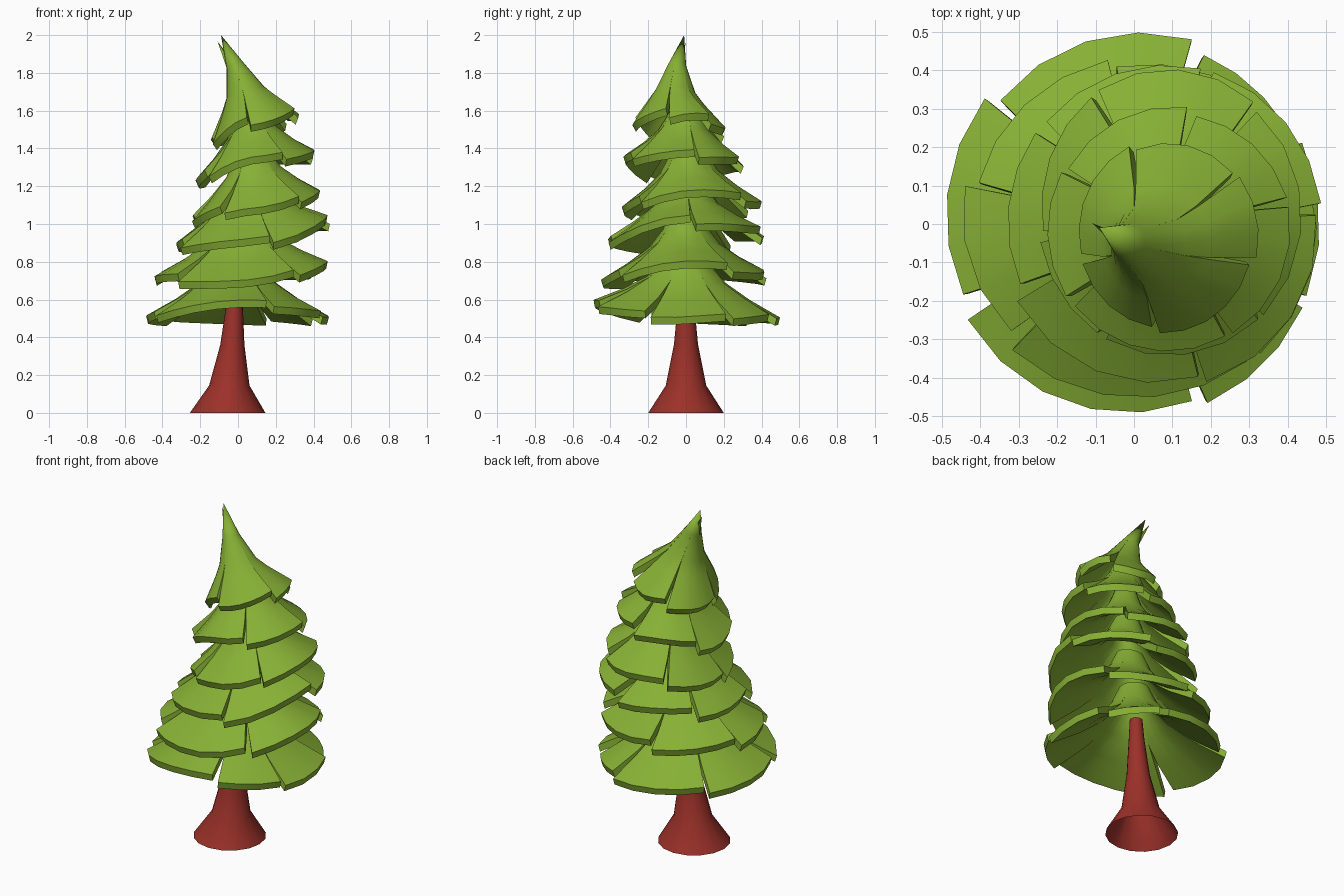
import bpy, bmesh, math, random
from mathutils import Vector

if "Cube" in bpy.data.objects:
    bpy.data.objects.remove(bpy.data.objects["Cube"])

random.seed(4)


def material(name, rgb):
    m = bpy.data.materials.new(name)
    m.diffuse_color = (*rgb, 1)
    m.use_nodes = True
    m.node_tree.nodes["Principled BSDF"].inputs["Base Color"].default_value = m.diffuse_color
    return m


GREEN = material("leaf green", (0.245, 0.44, 0.036))
RED = material("bark red", (0.33, 0.03, 0.022))


def make_object(name, bm, mat, angle=30):
    mesh = bpy.data.meshes.new(name)
    bm.to_mesh(mesh)
    bm.free()
    obj = bpy.data.objects.new(name, mesh)
    bpy.context.collection.objects.link(obj)
    mesh.materials.append(mat)
    bpy.ops.object.select_all(action='DESELECT')
    bpy.context.view_layer.objects.active = obj
    obj.select_set(True)
    bpy.ops.object.shade_smooth_by_angle(angle=math.radians(angle))
    return obj


# Trunk: flared open tube (centre x, radius, height)
bm = bmesh.new()
SIDES = 16
rings = []
for cx, r, z in [(-0.055, 0.2, 0), (-0.046, 0.107, 0.145), (-0.03, 0.064, 0.36),
                 (-0.018, 0.043, 0.58), (-0.015, 0.035, 0.7)]:
    rings.append([bm.verts.new((cx + r * math.cos(2 * math.pi * i / SIDES),
                                r * math.sin(2 * math.pi * i / SIDES), z))
                  for i in range(SIDES)])
for a, b in zip(rings, rings[1:]):
    for i in range(SIDES):
        j = (i + 1) % SIDES
        bm.faces.new((a[i], a[j], b[j], b[i]))
bm.faces.new(rings[-1])
make_object("trunk", bm, RED, angle=40)


# Foliage skirt: tilted cone cut by slits into overlapping panels
def skirt(name, apex, left, right, front, back, zs, profile, slits,
          jitter=0.022, bend=(0, 0)):
    """left..back: rim positions; zs: rim heights (left, right, front, back);
    profile: (radius fraction, drop fraction) from the apex down."""
    cx, cy = (left + right) / 2, (front + back) / 2
    rx, ry = (right - left) / 2, (back - front) / 2
    zl, zr, zf, zb = zs
    mean = sum(zs) / 4
    apex = Vector(apex)

    def point(a, f, drop, dz, scale):
        c, s = math.cos(a), math.sin(a)
        rim = (zr if c > 0 else zl) * c * c + (zb if s > 0 else zf) * s * s
        bow = math.sin(math.pi * drop)
        z = apex.z + (mean - apex.z) * drop + (rim - mean) * f + dz
        x = apex.x + (cx - apex.x) * drop + rx * f * scale * c + bend[0] * bow
        y = apex.y + (cy - apex.y) * drop + ry * f * scale * s + bend[1] * bow
        return Vector((x, y, z))

    bm = bmesh.new()
    n = len(slits)
    for k in range(n):
        a0, a1 = slits[k], slits[(k + 1) % n]
        if a1 <= a0:
            a1 += 360
        steps = max(3, round((a1 - a0) / 18))
        gap0, gap1 = random.uniform(1, 4), random.uniform(1, 4)
        twist = random.uniform(0.7, 1.3) * jitter
        size0, size1 = random.uniform(0.97, 1.03), random.uniform(0.95, 1.02)
        grid = []
        for f, drop in profile:
            w = max(0, (f - 0.4) / 0.6)          # slits open toward the rim
            row = []
            for i in range(steps + 1):
                t = i / steps
                a = a0 + (a1 - a0) * t + w * (gap0 * (1 - t) - gap1 * t)
                size = size0 * (1 - t) + size1 * t
                row.append(bm.verts.new(point(math.radians(a), f, drop,
                                              w * twist * (2 * t - 1),
                                              1 + w * (size - 1))))
            grid.append(row)
        top = bm.verts.new(apex)
        for i in range(steps):
            bm.faces.new((top, grid[0][i], grid[0][i + 1]))
            for a, b in zip(grid, grid[1:]):
                bm.faces.new((a[i], b[i], b[i + 1], a[i + 1]))
    bmesh.ops.remove_doubles(bm, verts=bm.verts, dist=0.0005)
    # Underside: offset along the normals, straight down near the rim
    bm.normal_update()
    ext = bmesh.ops.extrude_face_region(bm, geom=bm.faces[:], use_keep_orig=True)
    verts = [g for g in ext["geom"] if isinstance(g, bmesh.types.BMVert)]
    moves = []
    for v in verts:
        normal = sum((f.normal for f in v.link_faces if f.normal.z > 0.02),
                     Vector()).normalized()
        f = math.hypot((v.co.x - cx) / rx, (v.co.y - cy) / ry)
        down = 0.5 if f > 0.85 else 0
        moves.append(normal.lerp(Vector((0, 0, 1)), down).normalized() * 0.04)
    for v, m in zip(verts, moves):
        v.co -= m
    bmesh.ops.recalc_face_normals(bm, faces=bm.faces)
    return make_object(name, bm, GREEN)


LOWER = [(0.17, 0.09), (0.27, 0.36), (0.42, 0.58), (0.68, 0.79), (1, 1)]
TIP = [(0.19, 0.33), (0.42, 0.62), (0.6, 0.75), (1, 1)]

# Six skirts from the leaning tip down
skirt("top_skirt", (-0.09, -0.01, 2.0), -0.15, 0.32, -0.28, 0.22,
      (1.43, 1.59, 1.55, 1.50), TIP, [40, 112, 195, 262, 345], bend=(0.02, -0.035))
skirt("second_skirt", (0.05, 0, 1.72), -0.22, 0.41, -0.34, 0.30,
      (1.23, 1.38, 1.35, 1.33), LOWER, [15, 80, 150, 215, 300])
skirt("third_skirt", (0.06, 0, 1.51), -0.25, 0.445, -0.34, 0.40,
      (1.03, 1.18, 1.09, 1.12), LOWER, [50, 125, 190, 240, 312])
skirt("fourth_skirt", (0.05, 0, 1.33), -0.34, 0.485, -0.42, 0.41,
      (0.89, 1.03, 0.91, 0.95), LOWER, [5, 75, 140, 205, 285])
skirt("fifth_skirt", (0.03, 0, 1.12), -0.44, 0.485, -0.45, 0.43,
      (0.73, 0.80, 0.70, 0.73), LOWER, [35, 100, 165, 222, 310])
skirt("bottom_skirt", (0, 0, 0.93), -0.49, 0.48, -0.495, 0.495,
      (0.51, 0.51, 0.59, 0.51), LOWER, [28, 70, 139, 206, 292, 336], 0.012)
